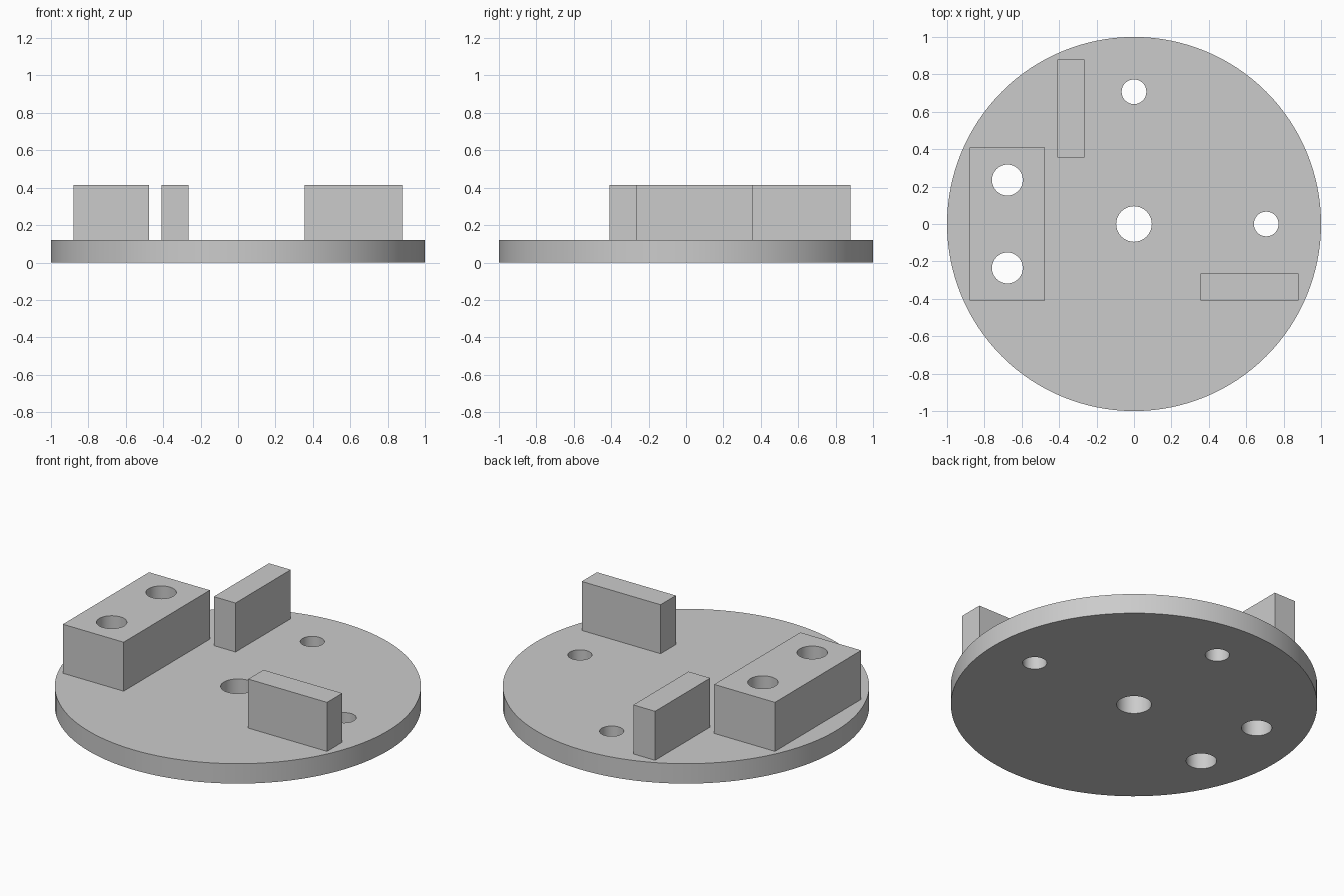
import bpy
import math

if "Cube" in bpy.data.objects:
    bpy.data.objects.remove(bpy.data.objects["Cube"], do_unlink=True)

PLATE_TOP, BLOCK_TOP = 0.12, 0.415

grey = bpy.data.materials.new("plain grey")
grey.use_nodes = True
colour = (0.6, 0.6, 0.6, 1)
grey.diffuse_color = colour
grey.node_tree.nodes["Principled BSDF"].inputs["Base Color"].default_value = colour


def cylinder(name, x, y, radius, bottom, top, sides):
    bpy.ops.mesh.primitive_cylinder_add(
        vertices=sides, radius=radius, depth=top - bottom,
        location=(x, y, (top + bottom) / 2))
    obj = bpy.context.object
    obj.name = name
    obj.data.materials.append(grey)
    return obj


def block(name, x0, x1, y0, y1):
    bpy.ops.mesh.primitive_cube_add(
        size=1, location=((x0 + x1) / 2, (y0 + y1) / 2, (PLATE_TOP + BLOCK_TOP) / 2))
    obj = bpy.context.object
    obj.name = name
    obj.scale = (x1 - x0, y1 - y0, BLOCK_TOP - PLATE_TOP)
    bpy.ops.object.transform_apply(location=False, rotation=False, scale=True)
    obj.data.materials.append(grey)
    return obj


def drill(target, cutter):
    cut = target.modifiers.new("drill " + cutter.name, "BOOLEAN")
    cut.operation = "DIFFERENCE"
    cut.solver = "EXACT"
    cut.object = cutter


# Round base plate and the three blocks standing on it
plate = cylinder("base_plate", 0, 0, 1, 0, PLATE_TOP, 128)
mount = block("mounting_block", -0.88, -0.475, -0.41, 0.41)
back = block("back_fin", -0.41, -0.265, 0.355, 0.88)
side = block("left_fin", 0.355, 0.88, -0.41, -0.265)

# Holes: the offset pair runs through the mounting block as well
holes = [("centre_hole", 0, 0, 0.095),
         ("back_hole", 0, 0.707, 0.066),
         ("left_hole", 0.707, 0, 0.066),
         ("mount_hole_back", -0.677, 0.235, 0.083),
         ("mount_hole_front", -0.677, -0.235, 0.083)]
cutters = []
for name, x, y, radius in holes:
    cutter = cylinder(name, x, y, radius, -0.1, 0.6, 48)
    cutter.hide_render = True
    cutters.append(cutter)
    drill(plate, cutter)
    if name.startswith("mount"):
        drill(mount, cutter)

# Apply the drilling, smooth the round walls and drop the cutters
for obj in (plate, mount):
    bpy.ops.object.select_all(action="DESELECT")
    obj.select_set(True)
    bpy.context.view_layer.objects.active = obj
    for name in [m.name for m in obj.modifiers]:
        bpy.ops.object.modifier_apply(modifier=name)
    bpy.ops.object.shade_smooth_by_angle(angle=math.radians(30))
for cutter in cutters:
    bpy.data.objects.remove(cutter, do_unlink=True)
